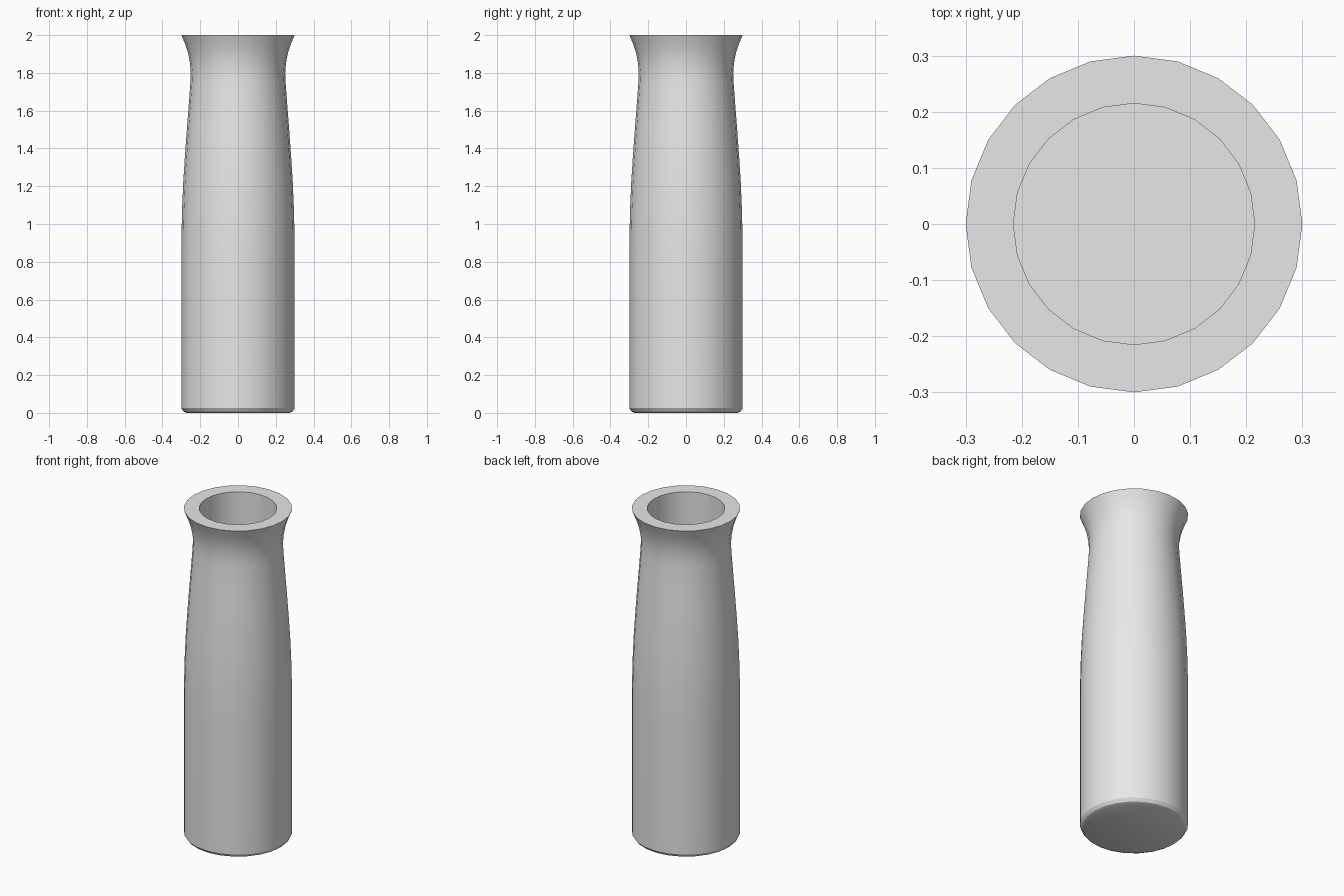
import bpy
import bmesh
import math

if "Cube" in bpy.data.objects:
    bpy.data.objects.remove(bpy.data.objects["Cube"])

SIDES = 24

grey = bpy.data.materials.new("light_grey")
grey.diffuse_color = (0.8, 0.8, 0.8, 1.0)
grey.use_nodes = True
grey.node_tree.nodes["Principled BSDF"].inputs["Base Color"].default_value = grey.diffuse_color

# Half section (radius, height): base, rounded foot, body, neck, flared lip, bore
profile = [
    (0.272, 0.0), (0.288, 0.007), (0.30, 0.025),
    (0.30, 0.80), (0.299, 0.95), (0.296, 1.08), (0.290, 1.22),
    (0.281, 1.36), (0.271, 1.50), (0.261, 1.63), (0.252, 1.75),
    (0.250, 1.80), (0.254, 1.85), (0.263, 1.90), (0.279, 1.95), (0.30, 2.0),
    (0.215, 2.0), (0.215, 0.10),
]


def lathe(name, section):
    """Spin a half section around z and cap both open ends."""
    bm = bmesh.new()
    rings = []
    for r, z in section:
        rings.append([bm.verts.new((r * math.cos(2 * math.pi * i / SIDES),
                                    r * math.sin(2 * math.pi * i / SIDES), z))
                      for i in range(SIDES)])
    for a, b in zip(rings, rings[1:]):
        for i in range(SIDES):
            j = (i + 1) % SIDES
            bm.faces.new((a[i], a[j], b[j], b[i]))
    bm.faces.new(rings[0][::-1])   # underside
    bm.faces.new(rings[-1])        # bore floor
    bmesh.ops.recalc_face_normals(bm, faces=bm.faces)
    mesh = bpy.data.meshes.new(name)
    bm.to_mesh(mesh)
    bm.free()
    obj = bpy.data.objects.new(name, mesh)
    bpy.context.collection.objects.link(obj)
    return obj


# Hollow grip sleeve
grip = lathe("grip_sleeve", profile)
grip.data.materials.append(grey)
bpy.context.view_layer.objects.active = grip
grip.select_set(True)
bpy.ops.object.shade_smooth_by_angle(angle=math.radians(30))
